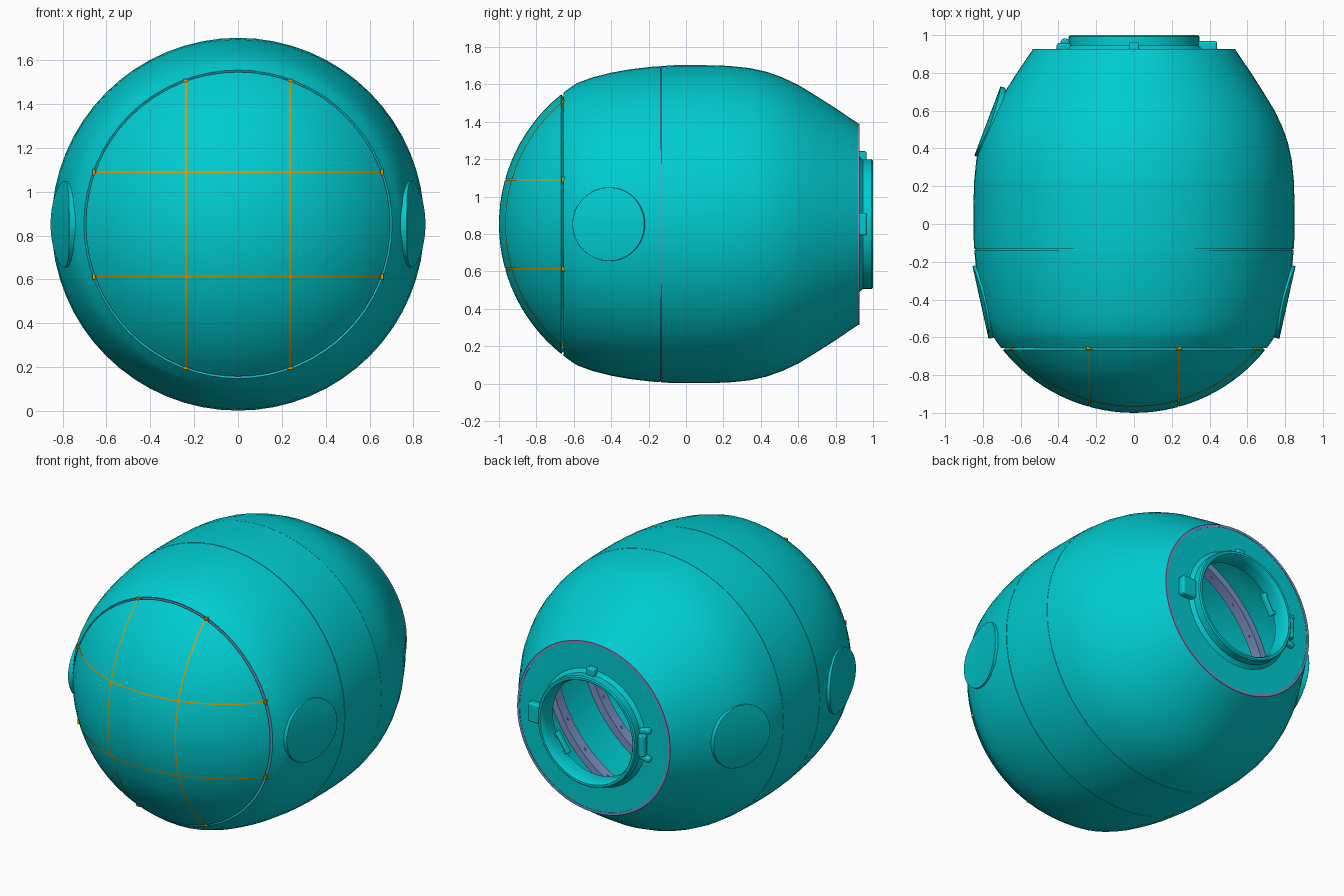
import bpy, bmesh, math
from mathutils import Vector, Matrix

if "Cube" in bpy.data.objects:
    bpy.data.objects.remove(bpy.data.objects["Cube"])

CZ = 0.852          # height of the pod axis
NOSE_R = 0.89       # radius of the spherical nose
NOSE_Y = -0.11      # centre of the nose sphere
WALL = 0.03
BAR = 0.237         # distance of the nose bars from the axis
parts = []


def material(name, rgb):
    m = bpy.data.materials.new(name)
    m.use_nodes = True
    m.diffuse_color = (*rgb, 1)
    bsdf = m.node_tree.nodes["Principled BSDF"]
    bsdf.inputs["Base Color"].default_value = (*rgb, 1)
    bsdf.inputs["Roughness"].default_value = 0.6
    return m


TEAL = material("teal", (0.0, 0.6, 0.63))
LAVENDER = material("lavender blue", (0.2, 0.28, 0.55))
ORANGE = material("orange", (0.68, 0.34, 0.0))


def finish(name, bm, mat, bevel=0):
    bmesh.ops.remove_doubles(bm, verts=bm.verts, dist=1e-5)
    bmesh.ops.recalc_face_normals(bm, faces=bm.faces)
    me = bpy.data.meshes.new(name)
    bm.to_mesh(me)
    bm.free()
    me.materials.append(mat)
    ob = bpy.data.objects.new(name, me)
    bpy.context.collection.objects.link(ob)
    if bevel:
        mod = ob.modifiers.new("rounded_edges", "BEVEL")
        mod.width, mod.segments, mod.limit_method = bevel, 3, "ANGLE"
    parts.append(ob)
    return ob


def lathe(name, profile, mat, segs=64):
    """Spin a closed (radius, y) profile around the pod axis."""
    bm = bmesh.new()
    rings = []
    for i in range(segs):
        a = math.tau * i / segs
        rings.append([bm.verts.new((r * math.cos(a), y, CZ + r * math.sin(a)))
                      for r, y in profile])
    n = len(profile)
    for i in range(segs):
        a, b = rings[i], rings[(i + 1) % segs]
        for j in range(n):
            k = (j + 1) % n
            bm.faces.new((a[j], a[k], b[k], b[j]))
    return finish(name, bm, mat)


def band(name, y, r_in, r_out, width, mat):
    h = width / 2
    return lathe(name, [(r_in, y - h), (r_out, y - h), (r_out, y + h), (r_in, y + h)], mat)


def shell(name, outer):
    """Hull section: outer profile plus a parallel inner wall."""
    inner = [(r - 0.025, y + (0.015 if y < -0.3 else 0)) for r, y in outer]
    return lathe(name, outer + inner[::-1], TEAL)


def box(name, centre, size, mat, bevel=0, turn=0):
    bm = bmesh.new()
    bmesh.ops.create_cube(bm, size=1)
    bmesh.ops.scale(bm, vec=size, verts=bm.verts)
    bmesh.ops.rotate(bm, matrix=Matrix.Rotation(turn, 3, "Y"), verts=bm.verts)
    bmesh.ops.translate(bm, vec=centre, verts=bm.verts)
    return finish(name, bm, mat, bevel)


def disc(name, centre, normal, radius, depth, mat, bevel=0, segs=24, curve=0):
    """Flat disc, or one bent in height to a cylinder of radius curve."""
    bm = bmesh.new()
    normal = Vector(normal).normalized()
    bmesh.ops.create_cone(bm, cap_ends=True, segments=segs, radius1=radius,
                          radius2=radius, depth=depth)
    bmesh.ops.rotate(bm, matrix=normal.to_track_quat("Z", "Y").to_matrix(), verts=bm.verts)
    bmesh.ops.translate(bm, vec=centre, verts=bm.verts)
    if curve:
        for k in range(-6, 7):
            bmesh.ops.bisect_plane(bm, geom=bm.verts[:] + bm.edges[:] + bm.faces[:],
                                   plane_co=(0, 0, CZ + k * radius / 7), plane_no=(0, 0, 1))
        for v in bm.verts:
            v.co -= normal * (v.co.z - CZ) ** 2 / (2 * curve)
    return finish(name, bm, mat, bevel)


def nose_y(r, radius=NOSE_R):
    return NOSE_Y - math.sqrt(radius ** 2 - r ** 2)


def nose_arc(radius, start, end, steps):
    angles = [math.radians(start + (end - start) * i / steps) for i in range(steps + 1)]
    return [(radius * math.sin(a), NOSE_Y - radius * math.cos(a)) for a in angles]


def mullion(name, offset, horizontal):
    """Bar that lies under the nose sphere along a line of constant x or z."""
    bm = bmesh.new()
    steps, reach, rows = 32, 0.65, []
    inner, outer = NOSE_R - 0.06, NOSE_R - 0.003
    for i in range(steps + 1):
        t = reach * (2 * i / steps - 1)
        row = []
        for side, rad in ((-1, inner), (1, inner), (1, outer), (-1, outer)):
            u, v = offset + side * 0.016, t * rad / NOSE_R
            y = nose_y(math.hypot(u, v), rad)
            row.append(bm.verts.new((v, y, CZ + u) if horizontal else (u, y, CZ + v)))
        rows.append(row)
    for a, b in zip(rows, rows[1:]):
        for j in range(4):
            k = (j + 1) % 4
            bm.faces.new((a[j], a[k], b[k], b[j]))
    bm.faces.new(rows[0])
    bm.faces.new(rows[-1])
    return finish(name, bm, ORANGE)


# Nose cap, slit into nine panels along the bars
cap = lathe("nose_panels", nose_arc(NOSE_R, 0, 51.24, 14)
            + nose_arc(NOSE_R - WALL, 0, 51.24, 14)[::-1], TEAL)
SLIT = 0.004
bm = bmesh.new()
bm.from_mesh(cap.data)
for axis in (Vector((1, 0, 0)), Vector((0, 0, 1))):
    for off in (-BAR - SLIT, -BAR + SLIT, BAR - SLIT, BAR + SLIT):
        bmesh.ops.bisect_plane(bm, geom=bm.verts[:] + bm.edges[:] + bm.faces[:],
                               plane_co=Vector((0, 0, CZ)) + axis * off, plane_no=axis)
slits = [f for f in bm.faces
         if any(abs(abs(c) - BAR) < SLIT * 0.9
                for c in (f.calc_center_median().x, f.calc_center_median().z - CZ))]
bmesh.ops.delete(bm, geom=slits, context="FACES")
bm.to_mesh(cap.data)
bm.free()

# Hull sections, parted by fine gaps
shell("front_hull", nose_arc(NOSE_R, 52.18, 58, 3) + [
    (0.785, -0.5), (0.81, -0.4), (0.828, -0.3), (0.842, -0.18), (0.845, -0.137)])
shell("middle_hull", [(0.8455, -0.133), (0.85, -0.06), (0.85, 0.1), (0.8465, 0.229)])
shell("rear_hull", [(0.846, 0.231), (0.835, 0.34), (0.815, 0.43), (0.787, 0.51),
                    (0.745, 0.6), (0.69, 0.69), (0.62, 0.8), (0.535, 0.925)])
band("tail_plate", 0.91, 0.31, 0.533, 0.03, TEAL)

# Frame rings inside, glimpsed through the gaps
for label, y in (("front", -0.135), ("rear", 0.23)):
    band(label + "_frame_ring", y, 0.775, 0.838, 0.07, LAVENDER)
    for i in range(24):
        a = math.tau * i / 24
        d = Vector((math.cos(a), 0, math.sin(a)))
        disc(label + "_frame_bolt", d * 0.774 + Vector((0, y, CZ)), d, 0.008, 0.01,
             LAVENDER, segs=8)

# Recessed nose ring and tail rim
yr = nose_y(0.7)
lathe("nose_ring", [(0.68, yr + 0.008), (0.703, yr + 0.008),
                    (0.703, yr + 0.03), (0.68, yr + 0.03)], LAVENDER)
band("tail_rim", 0.922, 0.522, 0.538, 0.01, LAVENDER)

# Crossed nose bars with a clip at each end
for sign in (-1, 1):
    for horizontal in (False, True):
        off = sign * BAR
        mullion(("horizontal" if horizontal else "vertical") + "_nose_bar", off, horizontal)
        for end in (-1, 1):
            v = end * 0.656
            pos = (v, yr + 0.004, CZ + off) if horizontal else (off, yr + 0.004, CZ + v)
            size = (0.014, 0.02, 0.028) if horizontal else (0.028, 0.02, 0.014)
            box("bar_end_clip", pos, size, ORANGE)

# Round side hatches, gently bent to follow the hull
for name, centre, normal in (
        ("left_hatch", (0.798, -0.412, CZ), (0.976, -0.216, 0)),
        ("right_hatch", (-0.798, -0.412, CZ), (-0.976, -0.216, 0)),
        ("rear_right_hatch", (-0.762, 0.54, CZ), (-0.935, 0.354, 0))):
    disc(name, centre, normal, 0.197, 0.03, TEAL, bevel=0.003, segs=48, curve=1.0)

# Docking collar around the tail opening
lathe("docking_collar", [(0.375, 0.92), (0.36, 0.93), (0.346, 0.945), (0.346, 0.993),
                         (0.339, 1.0), (0.325, 1.0), (0.318, 0.992), (0.31, 0.96),
                         (0.31, 0.895), (0.34, 0.895)], TEAL)

# Collar latches: box on the left, tab on top, hinge on the right
box("left_latch", (0.39, 0.943, CZ), (0.1, 0.05, 0.12), TEAL, 0.012)
box("top_latch", (0, 0.942, CZ + 0.365), (0.055, 0.045, 0.05), TEAL, 0.008)
disc("hinge_barrel", (-0.365, 0.958, CZ), (0, 0, 1), 0.025, 0.13, TEAL, 0.006)
for s in (-1, 1):
    box("hinge_lug", (-0.372, 0.937, CZ + s * 0.085), (0.075, 0.04, 0.035), TEAL, 0.012, s * 0.22)

# Grab handles just inside the opening
for a in (math.radians(-35), math.radians(150)):
    d = Vector((math.cos(a), 0, math.sin(a)))
    t = Vector((-math.sin(a), 0, math.cos(a)))
    base = Vector((0, 0.9, CZ))
    box("grab_bar", base + d * 0.285, (0.022, 0.035, 0.14), TEAL, 0.008, -a)
    for s in (-1, 1):
        box("grab_bar_foot", base + d * 0.303 + t * s * 0.058, (0.035, 0.03, 0.022), TEAL, 0, -a)

# Smooth shading with sharp edges kept
bpy.ops.object.select_all(action="DESELECT")
for ob in parts:
    ob.select_set(True)
bpy.context.view_layer.objects.active = parts[0]
bpy.ops.object.shade_smooth_by_angle(angle=math.radians(30))
